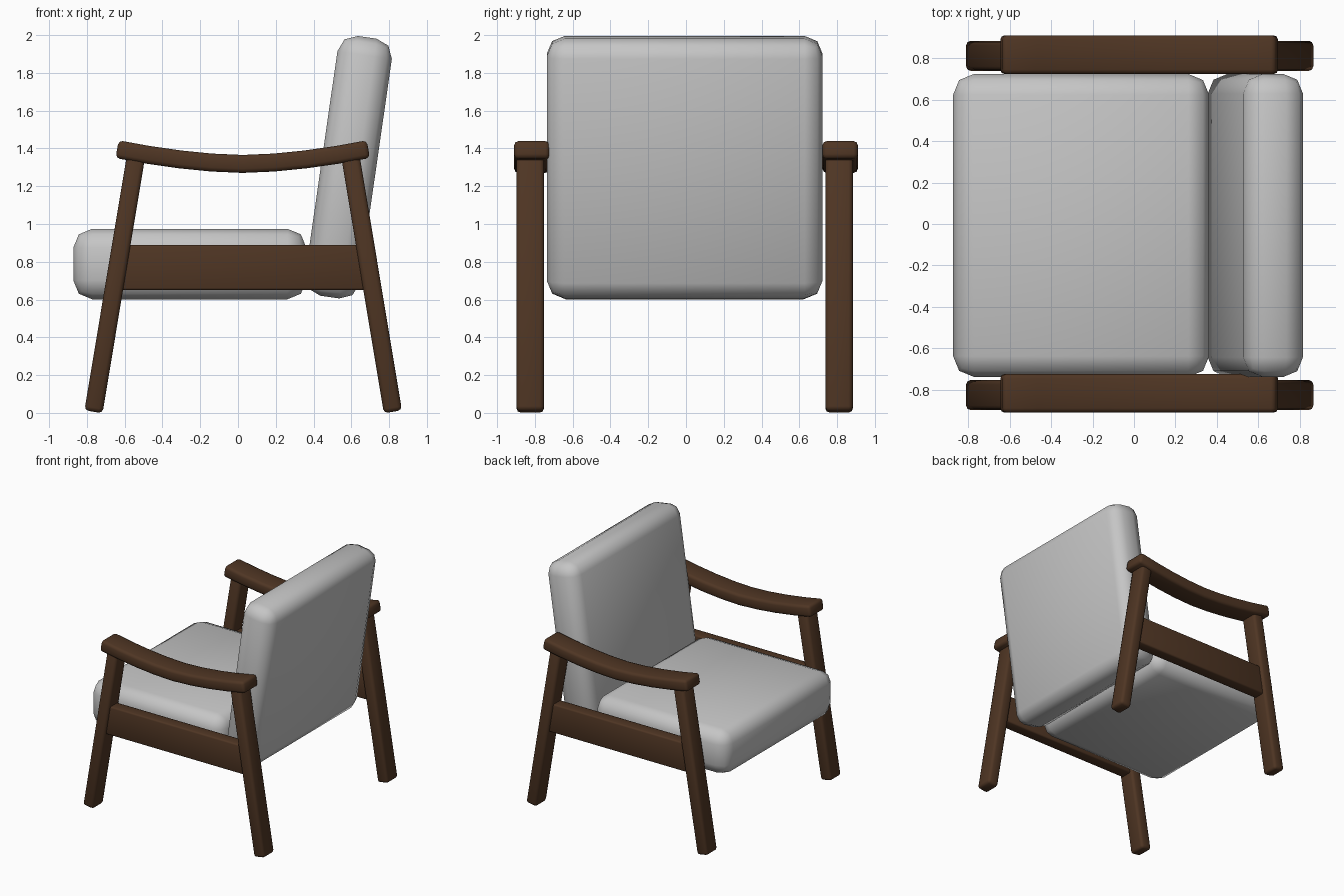
import bpy, bmesh
from mathutils import Vector

if "Cube" in bpy.data.objects:
    bpy.data.objects.remove(bpy.data.objects["Cube"])


def material(name, rgb):
    m = bpy.data.materials.new(name)
    m.diffuse_color = (*rgb, 1.0)
    m.use_nodes = True
    m.node_tree.nodes["Principled BSDF"].inputs["Base Color"].default_value = m.diffuse_color
    return m


wood = material("dark wood", (0.078, 0.036, 0.017))
fabric = material("light grey fabric", (0.56, 0.56, 0.56))


def slab(name, path, thick, width, y, bevel, mat):
    """Sweep a rectangle along an x-z path, then round its sharp edges."""
    pts = [Vector(p) for p in path]
    bm = bmesh.new()
    rings = []
    for i, p in enumerate(pts):
        d = (pts[min(i + 1, len(pts) - 1)] - pts[max(i - 1, 0)]).normalized()
        n = Vector((-d.y, d.x)) * thick / 2
        ring = []
        for a, b in ((1, 1), (1, -1), (-1, -1), (-1, 1)):
            q = p + n * a
            ring.append(bm.verts.new((q.x, y + b * width / 2, q.y)))
        rings.append(ring)
    for r, s in zip(rings, rings[1:]):
        for k in range(4):
            j = (k + 1) % 4
            bm.faces.new((r[k], r[j], s[j], s[k]))
    bm.faces.new(rings[0])
    bm.faces.new(rings[-1])
    bmesh.ops.recalc_face_normals(bm, faces=bm.faces)
    sharp = [e for e in bm.edges if e.calc_face_angle(0) > 0.6]
    bmesh.ops.bevel(bm, geom=sharp, offset=bevel, offset_type='OFFSET',
                    segments=2, profile=0.5, affect='EDGES', clamp_overlap=True)
    bmesh.ops.recalc_face_normals(bm, faces=bm.faces)
    for f in bm.faces:
        f.smooth = True
    me = bpy.data.meshes.new(name)
    bm.to_mesh(me)
    bm.free()
    me.materials.append(mat)
    ob = bpy.data.objects.new(name, me)
    bpy.context.collection.objects.link(ob)
    return ob


MID = -0.007

# Cushions
slab("seat_cushion", [(-0.872, 0.788), (0.362, 0.788)], 0.373, 1.46, MID, 0.1, fabric)
slab("back_cushion", [(0.486, 0.613), (0.684, 1.988)], 0.291, 1.46, MID, 0.095, fabric)

# Dipping armrest centre line
arm = []
for i in range(9):
    t = i / 4 - 1
    arm.append((0.025 + 0.665 * t, 1.318 + 0.078 * abs(t) ** 1.7))

# Wooden side frames
for side, s in (("left", -1), ("right", 1)):
    y = MID + s * 0.8175
    slab(side + "_front_leg", [(-0.765, 0.006), (-0.54, 1.36)], 0.097, 0.145, y, 0.022, wood)
    slab(side + "_rear_leg", [(0.82, 0.006), (0.595, 1.36)], 0.097, 0.145, y, 0.022, wood)
    slab(side + "_rail", [(-0.637, 0.77), (0.692, 0.77)], 0.24, 0.1, y, 0.012, wood)
    slab(side + "_armrest", arm, 0.095, 0.187, s * 0.816, 0.022, wood)
